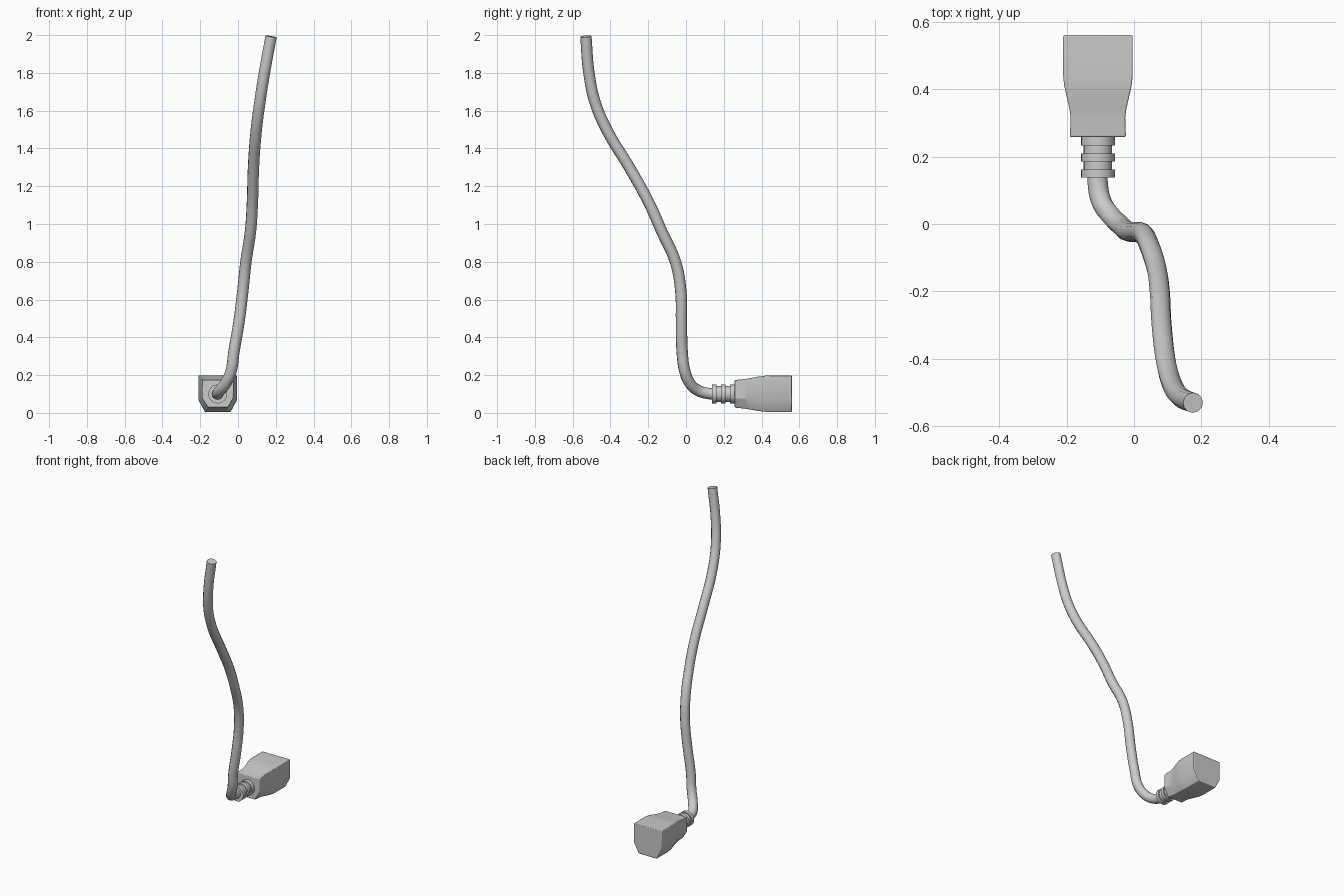
import bpy, bmesh, math

if "Cube" in bpy.data.objects:
    bpy.data.objects.remove(bpy.data.objects["Cube"])

CX, CZ = -0.107, 0.10  # plug axis, running along y


def finish(name, bm, angle=30):
    bmesh.ops.recalc_face_normals(bm, faces=bm.faces[:])
    me = bpy.data.meshes.new(name)
    bm.to_mesh(me)
    bm.free()
    ob = bpy.data.objects.new(name, me)
    bpy.context.collection.objects.link(ob)
    bpy.context.view_layer.objects.active = ob
    ob.select_set(True)
    bpy.ops.object.shade_smooth_by_angle(angle=math.radians(angle))
    ob.select_set(False)
    return ob


def loft(name, rings, angle=30):
    bm = bmesh.new()
    loops = [[bm.verts.new(p) for p in ring] for ring in rings]
    n = len(loops[0])
    for a, b in zip(loops, loops[1:]):
        for i in range(n):
            j = (i + 1) % n
            bm.faces.new((a[i], a[j], b[j], b[i]))
    bm.faces.new(loops[0][::-1])
    bm.faces.new(loops[-1])
    return finish(name, bm, angle)


# plug body: six-sided section with cut lower corners
def section(y, half, chamfer, bottom, top):
    shoulder = bottom + 0.34 * (top - bottom)
    right = [(half - chamfer, bottom), (half, shoulder), (half, top)]
    pts = right + [(-x, z) for x, z in reversed(right)]
    return [(CX + x, y, z) for x, z in pts]


body = [  # y, half width, chamfer, bottom, top
    (0.258, 0.083, 0.030, 0.028, 0.174),
    (0.315, 0.081, 0.030, 0.022, 0.180),
    (0.340, 0.084, 0.031, 0.018, 0.184),
    (0.375, 0.092, 0.033, 0.012, 0.191),
    (0.410, 0.100, 0.035, 0.007, 0.196),
    (0.440, 0.103, 0.036, 0.004, 0.198),
    (0.560, 0.103, 0.036, 0.004, 0.198),
]
plug = loft("plug_body", [section(*b) for b in body])
bev = plug.modifiers.new("soft_edges", 'BEVEL')
bev.width = 0.004
bev.segments = 2
bev.limit_method = 'ANGLE'
bev.angle_limit = math.radians(30)

# ribbed strain relief, turned around the plug axis
RIB, NECK = 0.050, 0.042
profile = [(0.262, RIB), (0.232, RIB), (0.232, NECK), (0.209, NECK),
           (0.209, RIB), (0.186, RIB), (0.186, NECK), (0.161, NECK),
           (0.161, RIB), (0.138, RIB)]
SIDES = 24
loft("strain_relief", [[(CX + r * math.cos(math.tau * i / SIDES), y,
                         CZ + r * math.sin(math.tau * i / SIDES))
                        for i in range(SIDES)] for y, r in profile])

# cable: smooth tube through a handful of points
path = [(-0.107, 0.170, 0.100), (-0.107, 0.115, 0.103), (-0.096, 0.065, 0.118),
        (-0.066, 0.022, 0.155), (-0.037, -0.006, 0.220), (-0.022, -0.020, 0.320),
        (0.005, -0.024, 0.480), (0.026, -0.028, 0.650), (0.042, -0.056, 0.800),
        (0.066, -0.128, 0.960), (0.076, -0.195, 1.110), (0.082, -0.300, 1.300),
        (0.096, -0.415, 1.490), (0.115, -0.480, 1.640), (0.140, -0.514, 1.800),
        (0.175, -0.530, 1.993)]
cu = bpy.data.curves.new("cable", 'CURVE')
cu.dimensions = '3D'
cu.bevel_depth = 0.030
cu.bevel_resolution = 4
cu.resolution_u = 5
cu.use_fill_caps = True
sp = cu.splines.new('BEZIER')
sp.bezier_points.add(len(path) - 1)
for bp, p in zip(sp.bezier_points, path):
    bp.co = p
    bp.handle_left_type = bp.handle_right_type = 'AUTO'
sp.use_smooth = True
cable = bpy.data.objects.new("cable", cu)
bpy.context.collection.objects.link(cable)
cable.select_set(True)
bpy.context.view_layer.objects.active = cable
bpy.ops.object.convert(target='MESH')
bpy.ops.object.shade_smooth_by_angle(angle=math.radians(40))
